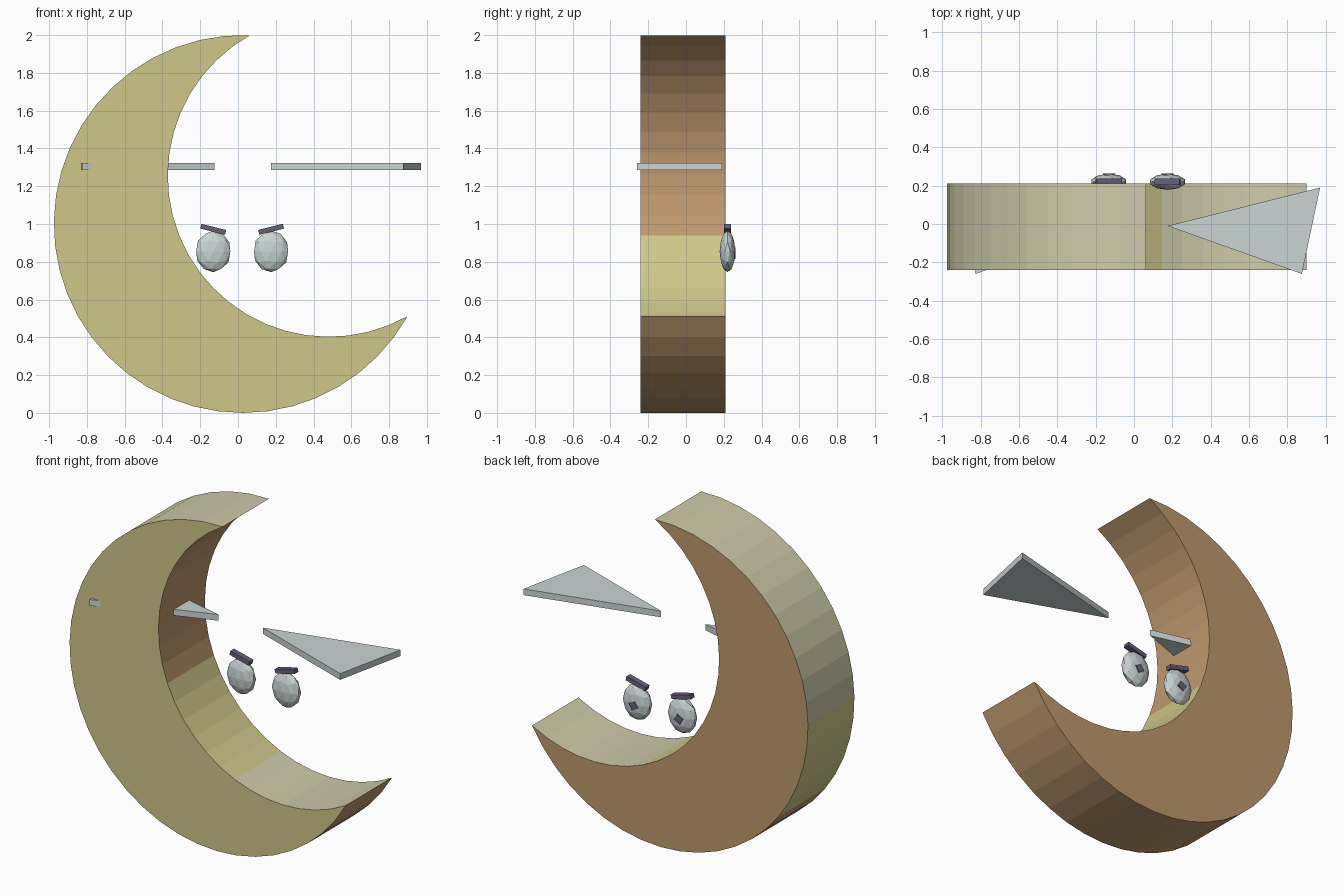
import bpy, bmesh
from math import radians, sin, cos
from mathutils import Matrix, Vector

if "Cube" in bpy.data.objects:
    bpy.data.objects.remove(bpy.data.objects["Cube"], do_unlink=True)


def material(name, rgb):
    col = [(c / 255) ** 2.2 for c in rgb] + [1.0]
    m = bpy.data.materials.new(name)
    m.use_nodes = True
    m.diffuse_color = col
    m.node_tree.nodes["Principled BSDF"].inputs["Base Color"].default_value = col
    return m


olive = material("olive yellow", (205, 198, 137))
cream = material("pale cream", (205, 201, 168))
brown = material("warm brown", (190, 152, 110))
grey = material("pale grey", (200, 211, 210))
purple = material("dark purple", (104, 96, 119))


def finish(name, bm, *mats):
    bmesh.ops.recalc_face_normals(bm, faces=bm.faces)
    me = bpy.data.meshes.new(name)
    bm.to_mesh(me)
    bm.free()
    for m in mats:
        me.materials.append(m)
    ob = bpy.data.objects.new(name, me)
    bpy.context.collection.objects.link(ob)
    return ob


def extrude_outline(points, offset):
    bm = bmesh.new()
    face = bm.faces.new([bm.verts.new(p) for p in points])
    side = bmesh.ops.extrude_face_region(bm, geom=[face])["geom"]
    verts = [v for v in side if isinstance(v, bmesh.types.BMVert)]
    bmesh.ops.translate(bm, verts=verts, vec=offset)
    return bm


# Crescent: a large arc closed by a smaller half circle, both about a tilted axis
MID_X, AXIS, HALF = 0.025, radians(29.3), radians(58.5)


def arc(cx, cz, r, start, end, n):
    angles = [start + (end - start) * i / n for i in range(n + 1)]
    return [(cx + r * cos(a), -0.24, cz + r * sin(a)) for a in angles]


outer = arc(MID_X, 1, 1, AXIS + HALF, AXIS + radians(360) - HALF, 32)
inner = arc(MID_X + cos(HALF) * cos(AXIS), 1 + cos(HALF) * sin(AXIS), sin(HALF),
            AXIS + radians(270), AXIS + radians(90), 24)
moon = finish("crescent", extrude_outline(outer + inner[1:-1], (0, 0.45, 0)),
              olive, cream, brown)

# Front is olive, back is brown, the rim is coloured by how far it faces tilted up
tilted_up = Vector((-sin(AXIS), 0, cos(AXIS)))
for p in moon.data.polygons:
    d = p.normal.dot(tilted_up)
    if p.normal.y > 0.9 or d < -0.15:
        p.material_index = 2
    elif d > 0.56:
        p.material_index = 1


def box(name, size, place, tilt, mat):
    bm = bmesh.new()
    bmesh.ops.create_cube(bm, size=1)
    bmesh.ops.transform(bm, verts=bm.verts, matrix=Matrix.Translation(place)
                        @ Matrix.Rotation(tilt, 4, "Y") @ Matrix.Diagonal((*size, 1)))
    return finish(name, bm, mat)


# Mirrored pairs: wings, eyes, brows and pupils
for label, s in (("left", 1), ("right", -1)):
    corners = [(0.15, -0.01), (0.945, 0.19), (0.85, -0.26)]
    wing = [(MID_X + s * x, y, 1.285) for x, y in corners]
    finish(label + "_wing", extrude_outline(wing, (0, 0, 0.038)), grey)

    eye_x = 0.022 + s * 0.153
    bm = bmesh.new()
    bmesh.ops.create_icosphere(bm, subdivisions=2, radius=1)
    bmesh.ops.transform(bm, verts=bm.verts, matrix=Matrix.Translation((eye_x, 0.22, 0.855))
                        @ Matrix.Diagonal((0.095, 0.042, 0.11, 1)))
    finish(label + "_eye", bm, grey)
    box(label + "_brow", (0.135, 0.036, 0.026), (eye_x, 0.22, 0.972), radians(-14 * s), purple)
    box(label + "_pupil", (0.045, 0.02, 0.045), (eye_x, 0.253, 0.845), radians(30 * s), purple)
